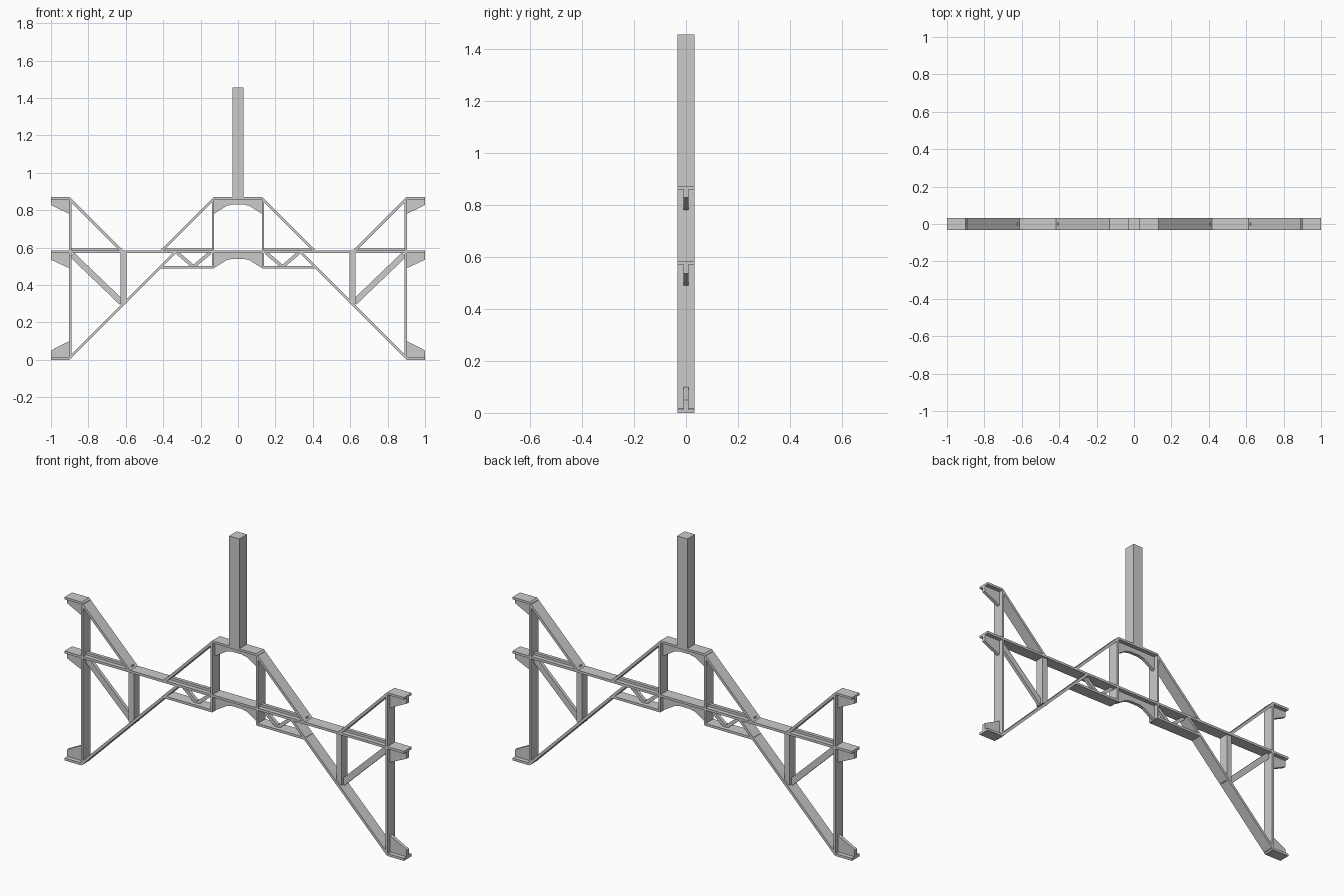
import bpy, bmesh
from mathutils import Vector

if "Cube" in bpy.data.objects:
    bpy.data.objects.remove(bpy.data.objects["Cube"])

D = 0.032      # half depth of flanges, posts and outer braces
WEB = 0.009    # half depth of thin web plates


def prism(name, pts, half, mirror=True):
    """Extrude an x-z outline through y; optionally mirror it across x = 0."""
    bm = bmesh.new()
    face = bm.faces.new([bm.verts.new((x, -half, z)) for x, z in pts])
    out = bmesh.ops.extrude_face_region(bm, geom=[face])
    verts = [v for v in out["geom"] if isinstance(v, bmesh.types.BMVert)]
    bmesh.ops.translate(bm, verts=verts, vec=(0, 2 * half, 0))
    bmesh.ops.recalc_face_normals(bm, faces=bm.faces)
    me = bpy.data.meshes.new(name)
    bm.to_mesh(me)
    bm.free()
    ob = bpy.data.objects.new(name, me)
    bpy.context.collection.objects.link(ob)
    if mirror:
        mod = ob.modifiers.new("Mirror", 'MIRROR')
        mod.use_mirror_merge = False
    return ob


def bar(name, x0, x1, z0, z1, half, mirror=True):
    return prism(name, [(x0, z0), (x1, z0), (x1, z1), (x0, z1)], half, mirror)


def strut(name, p, q, width, half):
    p, q = Vector(p), Vector(q)
    d = (q - p).normalized()
    n = Vector((-d.y, d.x)) * width / 2
    return prism(name, [p - n, q - n, q + n, p + n], half)


# Mast, deck and central top flange
bar("mast", -0.03, 0.03, 0.87, 1.455, D, False)
bar("deck", -1, 1, 0.57, 0.583, D, False)
bar("centre_top_flange", -0.13, 0.13, 0.858, 0.87, D, False)

# Arched web plates under the top flange and the deck
half_arch = [(0.03, 0.05), (0.06, 0.043), (0.1, 0.018), (0.13, 0.0)]
for name, base, top in (("upper_arch_web", 0.78, 0.858), ("lower_arch_web", 0.49, 0.57)):
    arch = [(-x, base + z) for x, z in reversed(half_arch)] + [(x, base + z) for x, z in half_arch]
    prism(name, arch + [(0.13, top), (-0.13, top)], WEB, False)

# Vertical posts
bar("inner_post_upper", 0.128, 0.139, 0.583, 0.862, D)
bar("inner_post_lower", 0.128, 0.139, 0.49, 0.57, D)
bar("outer_post_upper", 0.89, 0.903, 0.583, 0.862, D)
bar("outer_post_lower", 0.89, 0.903, 0.008, 0.57, D)
bar("middle_post", 0.597, 0.628, 0.3, 0.57, 0.024)

# Full-depth diagonal braces
prism("upper_inner_brace", [(0.13, 0.87), (0.13, 0.85), (0.4, 0.58), (0.42, 0.58)], D)
prism("upper_outer_brace", [(0.9, 0.87), (0.61, 0.58), (0.63, 0.58), (0.9, 0.85)], D)
prism("lower_brace", [(0.9, 0), (0.91, 0.0), (0.905, 0.015), (0.345, 0.575), (0.325, 0.575)], D)

# Narrow braces and rails inside the triangles
strut("outer_triangle_brace", (0.888, 0.562), (0.62, 0.305), 0.032, WEB)
bar("outer_deck_rail", 0.62, 0.89, 0.583, 0.596, WEB)
bar("inner_deck_rail", 0.139, 0.41, 0.583, 0.596, WEB)

# Small truss under the deck
bar("truss_bottom_chord", 0.13, 0.42, 0.488, 0.501, D)
strut("truss_web_outer", (0.325, 0.572), (0.238, 0.498), 0.018, WEB)
strut("truss_web_inner", (0.238, 0.498), (0.15, 0.572), 0.018, WEB)

# Joint ends: flanges with tapered web plates
bar("top_end_flange", 0.9, 1, 0.858, 0.87, D)
bar("bottom_end_flange", 0.9, 1, 0, 0.013, D)
for name, base, tip, root in (("top_end_web", 0.858, 0.828, 0.78),
                              ("deck_end_web", 0.57, 0.535, 0.49),
                              ("bottom_end_web", 0.013, 0.05, 0.1)):
    prism(name, [(0.903, base), (1, base), (1, tip), (0.903, root)], WEB)
